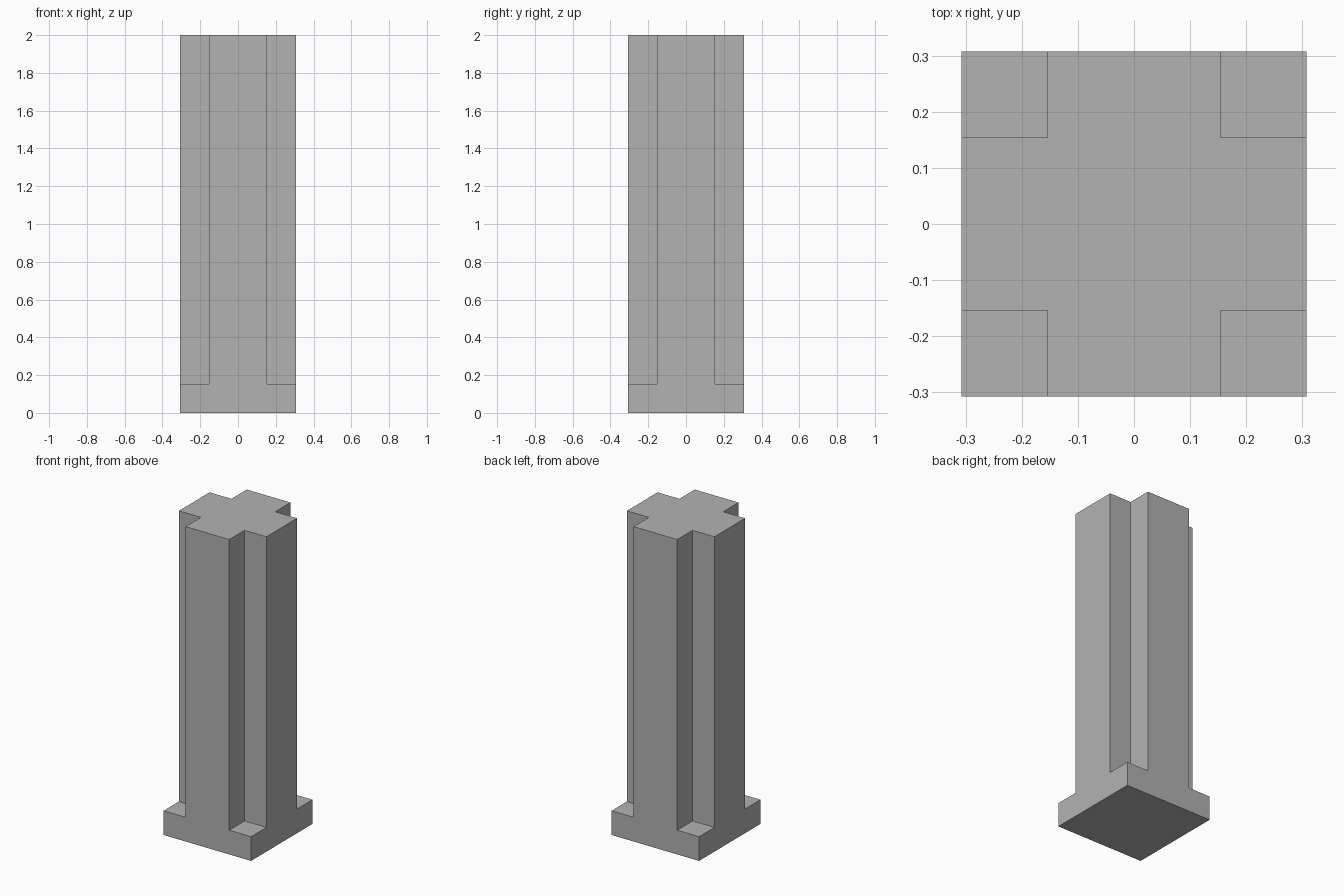
import bpy
import bmesh
from mathutils import Vector

HALF = 0.3077      # half width of the plinth and of the cross
ARM = 0.1538       # half width of each cross arm
BASE = 0.1538      # plinth height
HEIGHT = 2.0

cube = bpy.data.objects.get("Cube")
if cube:
    bpy.data.objects.remove(cube, do_unlink=True)

grey = bpy.data.materials.new("plain grey")
grey.use_nodes = True
colour = (0.448, 0.448, 0.448, 1.0)
grey.diffuse_color = colour
for node in grey.node_tree.nodes:
    if node.type == "BSDF_PRINCIPLED":
        node.inputs["Base Color"].default_value = colour


def extrude_up(bm, faces, height):
    """Extrude a region upward and return its new cap faces."""
    geom = bmesh.ops.extrude_face_region(bm, geom=faces)["geom"]
    verts = [g for g in geom if isinstance(g, bmesh.types.BMVert)]
    bmesh.ops.translate(bm, verts=verts, vec=Vector((0, 0, height)))
    return [g for g in geom if isinstance(g, bmesh.types.BMFace)]


# Square footprint split into a centre, four arms and four corners
bm = bmesh.new()
steps = (-HALF, -ARM, ARM, HALF)
grid = [[bm.verts.new((x, y, 0)) for x in steps] for y in steps]
cells = [bm.faces.new((grid[j][i], grid[j][i + 1], grid[j + 1][i + 1], grid[j + 1][i]))
         for j in range(3) for i in range(3)]

# Plinth, keeping the footprint as its underside
bottom = bmesh.ops.duplicate(bm, geom=cells)["geom"]
bottom = [g for g in bottom if isinstance(g, bmesh.types.BMFace)]
top = extrude_up(bm, cells, BASE)
bmesh.ops.delete(bm, geom=[f for f in cells if f.is_valid], context="FACES_ONLY")
bmesh.ops.remove_doubles(bm, verts=bm.verts[:], dist=0.0001)

# Cross-shaped shaft rises from everything but the corners
cross = [f for f in bm.faces
         if all(abs(v.co.z - BASE) < 0.001 for v in f.verts)
         and min(abs(f.calc_center_median().x), abs(f.calc_center_median().y)) < 0.1]
extrude_up(bm, cross, HEIGHT - BASE)
bmesh.ops.delete(bm, geom=[f for f in cross if f.is_valid], context="FACES")

# Merge flat regions into clean single faces
bmesh.ops.recalc_face_normals(bm, faces=bm.faces[:])
bmesh.ops.dissolve_limit(bm, angle_limit=0.01, verts=bm.verts[:], edges=bm.edges[:])
bmesh.ops.recalc_face_normals(bm, faces=bm.faces[:])

mesh = bpy.data.meshes.new("cross_pillar")
bm.to_mesh(mesh)
bm.free()
mesh.materials.append(grey)
pillar = bpy.data.objects.new("cross_pillar", mesh)
bpy.context.scene.collection.objects.link(pillar)
